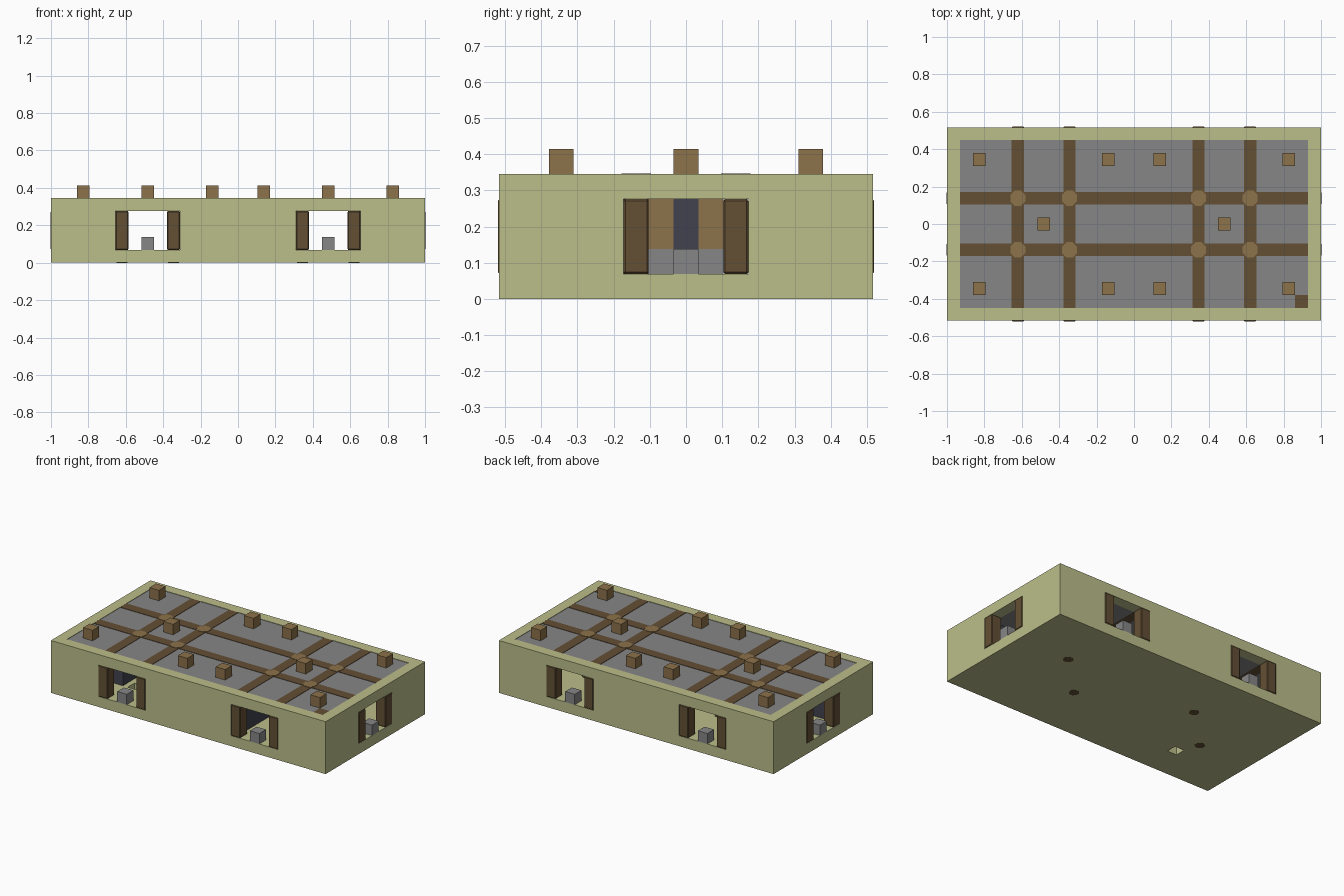
import bpy, math
from mathutils import Vector

cube = bpy.data.objects.get("Cube")
if cube:
    bpy.data.objects.remove(cube, do_unlink=True)

U = 2 / 29          # one building block
LX, LY, H = 29, 15, 5


def material(name, rgb):
    m = bpy.data.materials.new(name)
    m.use_nodes = True
    m.diffuse_color = (*rgb, 1)
    m.node_tree.nodes["Principled BSDF"].inputs["Base Color"].default_value = (*rgb, 1)
    return m


SAND = material("pale olive plaster", (0.50, 0.515, 0.255))
STONE = material("grey stone", (0.24, 0.24, 0.24))
LOG = material("dark brown log", (0.127, 0.08, 0.035))
PLANK = material("light brown plank", (0.262, 0.168, 0.069))
INK = material("dark blue", (0.054, 0.054, 0.08))


def finish(name, mat, bevel):
    ob = bpy.context.object
    ob.name = name
    if mat:
        ob.data.materials.append(mat)
    if bevel:
        mod = ob.modifiers.new("chamfer", "BEVEL")
        mod.width, mod.segments = bevel, 1
    return ob


def box(name, mat, centre, size, bevel=0):
    """Box given by centre and size in blocks."""
    bpy.ops.mesh.primitive_cube_add(size=1, location=Vector(centre) * U)
    ob = bpy.context.object
    for v in ob.data.vertices:
        v.co = [c * s * U for c, s in zip(v.co, size)]
    return finish(name, mat, bevel)


def post(name, mat, x, y, z0, z1, radius):
    """Eight-sided upright post in blocks."""
    bpy.ops.mesh.primitive_cylinder_add(
        vertices=8, radius=radius * U, depth=(z1 - z0) * U,
        location=(x * U, y * U, (z0 + z1) / 2 * U), rotation=(0, 0, math.pi / 8))
    return finish(name, mat, 0)


# Hollow walls and floor, with window openings cut through
shell = box("walls_and_floor", SAND, (0, 0, H / 2), (LX, LY, H))
cutters = [
    box("cavity_cutter", None, (0, 0, 3.5), (LX - 2, LY - 2, 5)),
    box("side_window_cutter", None, (0, 0, 2.5), (LX + 2, 5, 3)),
    box("floor_hole_cutter", None, (-8, -4, 0.5), (1, 1, 3)),
]
for x in (-7, 7):
    cutters.append(box("long_wall_window_cutter", None, (x, 0, 2.5), (5, LY + 2, 3)))
for c in cutters:
    mod = shell.modifiers.new("opening", "BOOLEAN")
    mod.operation, mod.solver, mod.object = "DIFFERENCE", "EXACT", c
    bpy.context.view_layer.objects.active = shell
    bpy.ops.object.modifier_apply(modifier=mod.name)
for c in cutters:
    bpy.data.objects.remove(c, do_unlink=True)

# Log jambs and a stone block in every window
for side in (-1, 1):
    for x in (-7, 7):
        for jamb in (-2, 2):
            box("window_log", LOG, (x + jamb, side * 7, 2.5), (1, 1.08, 3), 0.005)
        box("window_block", STONE, (x, side * 7, 1.5), (1, 1, 1))
    for jamb in (-2, 2):
        box("window_log", LOG, (side * 14, jamb, 2.5), (1.08, 1, 3), 0.005)
    box("window_block", STONE, (side * 14, 0, 1.5), (1, 1, 1))

# Roof slab, crossing beams and corner hatch
box("roof_slab", STONE, (0, 0, 4.48), (LX - 2, LY - 2, 0.96))
for y in (-2, 2):
    box("long_beam", LOG, (0, y, 4.5), (LX - 2, 0.94, 0.99))
for x in (-9, -5, 5, 9):
    box("cross_beam", LOG, (x, 0, 4.5), (0.96, LY - 2, 1))
box("corner_hatch", LOG, (13, -6, 4.5), (1, 1, 1))

# Upright posts under the crossings, with sawn ends showing on the roof
for x in (-9, -5, 5, 9):
    for y in (-2, 2):
        post("post", LOG, x, y, 1, 4, 0.5)
        post("post_top", PLANK, x, y, 4.9, 5.03, 0.64)
for x, y in ((9, 2), (5, -2), (-5, 2), (-9, -2)):
    post("post_foot", LOG, x, y, -0.01, 0.3, 0.46)

# Plank blocks standing on the roof
for x in (-12, -2, 2, 12):
    for y in (-5, 5):
        box("roof_block", PLANK, (x, y, 5.5), (1, 1, 1))
for x in (-7, 7):
    box("roof_block", PLANK, (x, 0, 5.5), (1, 1, 1))

# Furniture inside: central hearth and dark partitions
box("hearth_base", STONE, (0, 0, 1.5), (1, 3, 1))
for y in (-1, 1):
    box("hearth_side", PLANK, (0, y, 3), (1, 1, 2))
box("hearth_back", INK, (0, 0, 3), (1, 1, 2))
box("partition", INK, (4.5, -4, 2.5), (1, 5, 3))
for x in (-11, 11):
    box("cabinet", INK, (x, -3.5, 2.5), (4, 2, 3))
